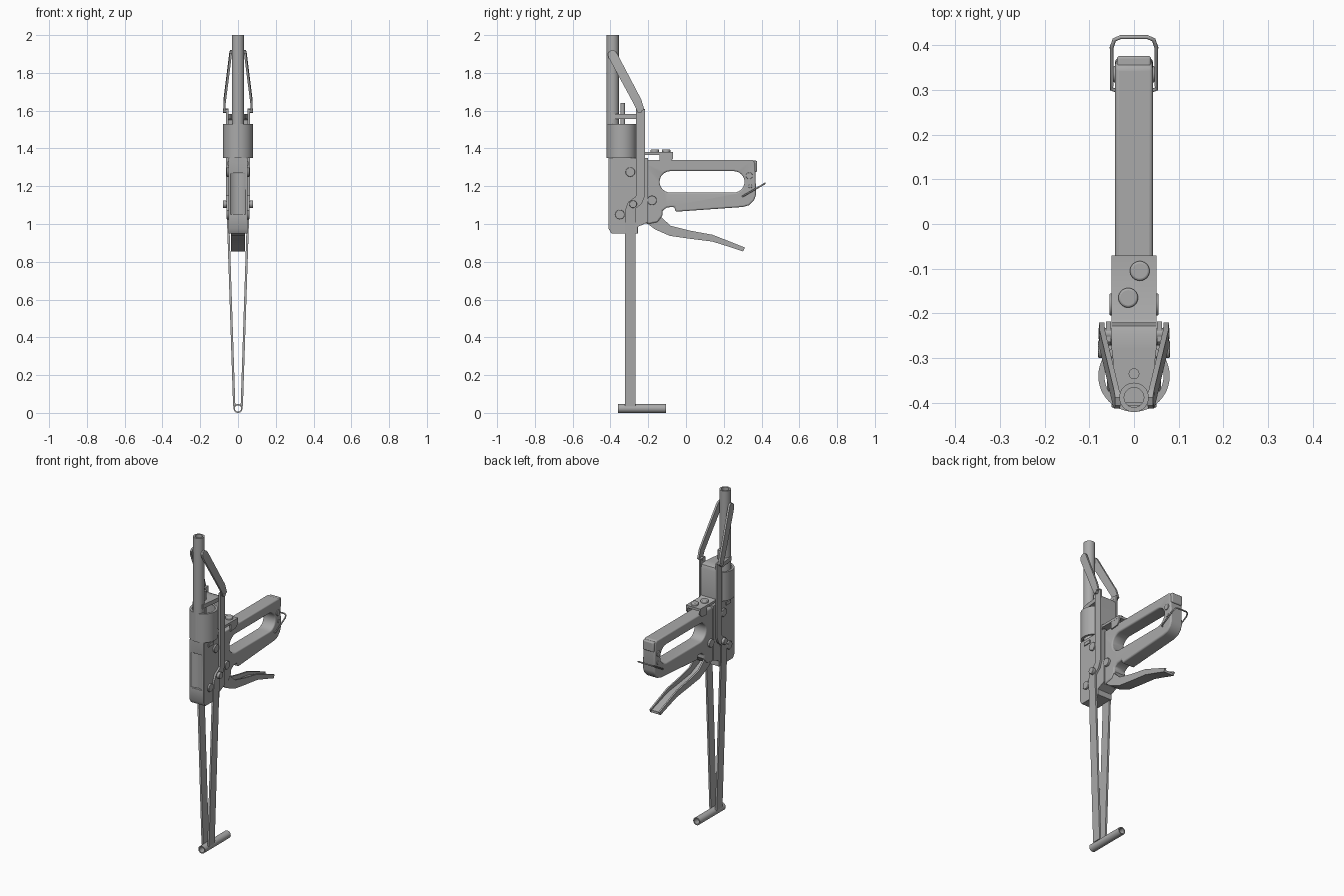
import bpy, bmesh, math
from mathutils import Vector, Matrix

cube = bpy.data.objects.get("Cube")
if cube:
    bpy.data.objects.remove(cube)

steel = bpy.data.materials.new("plain grey steel")
steel.use_nodes = True
GREY = (0.4, 0.4, 0.4, 1)
steel.diffuse_color = GREY
steel.node_tree.nodes["Principled BSDF"].inputs["Base Color"].default_value = GREY


def make(name, bm, bevel=0, cutters=()):
    """Turn a bmesh into a finished object, with optional cuts and bevels."""
    bmesh.ops.recalc_face_normals(bm, faces=bm.faces)
    mesh = bpy.data.meshes.new(name)
    bm.to_mesh(mesh)
    bm.free()
    ob = bpy.data.objects.new(name, mesh)
    bpy.context.collection.objects.link(ob)
    mesh.materials.append(steel)
    for c in cutters:
        mod = ob.modifiers.new("cut", "BOOLEAN")
        mod.operation, mod.object, mod.solver = "DIFFERENCE", c, "EXACT"
        c.hide_render = True
        c.hide_set(True)
    if bevel:
        mod = ob.modifiers.new("bevel", "BEVEL")
        mod.width, mod.segments, mod.limit_method = bevel, 3, "ANGLE"
        mod.angle_limit = math.radians(40)
    bpy.ops.object.select_all(action="DESELECT")
    ob.select_set(True)
    bpy.context.view_layer.objects.active = ob
    bpy.ops.object.shade_smooth_by_angle(angle=math.radians(35))
    return ob


def extrude(name, yz, x0, x1, **kw):
    """Side profile in y, z extruded across x."""
    bm = bmesh.new()
    f = bm.faces.new([bm.verts.new((x0, y, z)) for y, z in yz])
    ext = bmesh.ops.extrude_face_region(bm, geom=[f])["geom"]
    moved = [v for v in ext if isinstance(v, bmesh.types.BMVert)]
    bmesh.ops.translate(bm, verts=moved, vec=(x1 - x0, 0, 0))
    return make(name, bm, **kw)


def box(name, y0, y1, z0, z1, x0, x1, **kw):
    return extrude(name, [(y0, z0), (y1, z0), (y1, z1), (y0, z1)], x0, x1, **kw)


def rod(name, start, end, r, bore=0, n=32, **kw):
    """Cylinder, or tube with a wall when a bore radius is given."""
    a, b = Vector(start), Vector(end)
    turn = (b - a).to_track_quat("Z", "Y").to_matrix().to_4x4()
    length = (b - a).length
    rings = [(r, 0), (r, length)]
    if bore:
        rings += [(bore, length), (bore, 0)]
    bm = bmesh.new()
    loops = [[bm.verts.new((q * math.cos(math.tau * i / n),
                            q * math.sin(math.tau * i / n), h)) for i in range(n)]
             for q, h in rings]
    pairs = list(zip(loops, loops[1:] + loops[:1])) if bore else [(loops[0], loops[1])]
    for p, q in pairs:
        for i in range(n):
            j = (i + 1) % n
            bm.faces.new((p[i], p[j], q[j], q[i]))
    if not bore:
        bm.faces.new(loops[0])
        bm.faces.new(loops[1])
    bm.transform(Matrix.Translation(a) @ turn)
    return make(name, bm, **kw)


def strip(name, path, t):
    """Flat bar along (x, y, z, half width); the width lies in the y-z plane."""
    bm = bmesh.new()
    prev = None
    for i, (x, y, z, w) in enumerate(path):
        a, b = path[max(i - 1, 0)], path[min(i + 1, len(path) - 1)]
        d = Vector((b[1] - a[1], b[2] - a[2])).normalized()
        ring = [bm.verts.new((x + sx * t / 2, y - s * d.y * w, z + s * d.x * w))
                for sx, s in ((-1, -1), (1, -1), (1, 1), (-1, 1))]
        if prev:
            for k in range(4):
                m = (k + 1) % 4
                bm.faces.new((prev[k], prev[m], ring[m], ring[k]))
        else:
            bm.faces.new(ring)
        prev = ring
    bm.faces.new(prev)
    return make(name, bm)


# Central tube, collar and small pin
rod("top_tube", (0, -.388, 1.35), (0, -.388, 2), .033, bore=.022)
rod("collar", (0, -.34, 1.35), (0, -.34, 1.53), .08, bore=.066, n=48)
rod("collar_pin", (0, -.335, 1.35), (0, -.335, 1.64), .012, n=20)

# Main body with a shallow scooped nose
scoop = rod("nose_cutter", (0, -.455, 1.05), (0, -.455, 1.27), .06, n=48)
extrude("body", [(-.41, .975), (-.395, .95), (-.255, .95), (-.255, .985),
                 (-.2, 1.01), (-.2, 1.35), (-.41, 1.35)], -.05, .05,
        bevel=.006, cutters=[scoop])

# Handle with a rounded finger opening
slot_pts = []
for cy, start in ((.252, -90), (-.082, 90)):
    for k in range(13):
        a = math.radians(start + k * 15)
        slot_pts.append((cy + .058 * math.cos(a), 1.223 + .057 * math.sin(a)))
slot = extrude("finger_slot_cutter", slot_pts, -.1, .1)
extrude("handle", [(-.25, 1.34), (.35, 1.34), (.366, 1.325), (.371, 1.155),
                   (.36, 1.125), (.335, 1.1), (.3, 1.09), (-.055, 1.065),
                   (-.062, 1.09), (-.1, 1.088), (-.125, 1.07), (-.125, 1.045),
                   (-.15, 1.01), (-.2, 1.0), (-.25, 1.01)], -.042, .042,
        bevel=.008, cutters=[slot])
box("handle_end_cap", .345, .376, 1.275, 1.335, -.038, .038, bevel=.006)

# Squeeze lever, a channel with a floor and two flanges
upper = [(-.22, 1.06), (-.15, 1.06), (-.125, 1.03), (-.08, .99), (.02, .965),
         (.14, .943), (.22, .912), (.312, .875)]
lower = [(.302, .855), (.21, .885), (.14, .907), (.02, .922), (-.085, .937),
         (-.165, .972), (-.215, 1.01)]
for s, side in ((1, "left"), (-1, "right")):
    extrude("lever_flange_" + side, upper + lower, s * .026, s * .036)
floor_top = [(y, z + .015) for y, z in reversed(lower)]
extrude("lever_floor", floor_top + lower, -.03, .03)

# Folded bracket: top plate, back plate and the step over the handle
extrude("bracket", [(-.28, 1.582), (-.245, 1.582), (-.228, 1.575), (-.22, 1.555),
                    (-.22, 1.385), (-.212, 1.38), (-.07, 1.38), (-.07, 1.365),
                    (-.235, 1.365), (-.235, 1.55), (-.245, 1.557), (-.28, 1.557)],
        -.05, .05)
bm = bmesh.new()
rings = [[bm.verts.new((x, y, z)) for x, y in
          ((-.05, -.28), (.05, -.28), (.036, -.4), (-.036, -.4))]
         for z in (1.557, 1.582)]
for ring in rings:
    bm.faces.new(ring)
for i in range(4):
    j = (i + 1) % 4
    bm.faces.new((rings[0][i], rings[0][j], rings[1][j], rings[1][i]))
make("bracket_nose", bm)
for x, y in ((.013, -.105), (-.013, -.165)):
    rod("bracket_rivet", (x, y, 1.375), (x, y, 1.395), .022, bevel=.005)

for s, side in ((1, "left"), (-1, "right")):
    # Long side legs and sloping upper arms
    strip("leg_" + side, [(s * .057, -.241, 1.61, .023), (s * .057, -.241, 1.15, .023),
                          (s * .057, -.252, 1.125, .025), (s * .056, -.285, 1.1, .027),
                          (s * .054, -.296, 1.07, .028), (s * .02, -.296, .035, .028)], .012)
    strip("arm_" + side, [(s * .036, -.397, 1.918, .009), (s * .038, -.394, 1.909, .02),
                          (s * .04, -.389, 1.895, .025), (s * .071, -.258, 1.65, .023),
                          (s * .072, -.238, 1.598, .019)], .012)
    rod("arm_pin_" + side, (s * .05, -.245, 1.6), (s * .079, -.245, 1.6), .012, n=16)
    # Rivets on the flanks
    for y, z, r, x in ((-.295, 1.275, .025, .06), (-.35, 1.05, .025, .06),
                       (-.28, 1.105, .02, .08), (-.18, 1.125, .025, .055),
                       (.335, 1.255, .018, .047), (.34, 1.2, .01, .045)):
        rod("rivet_" + side, (s * .02, y, z), (s * x, y, z), r, n=24, bevel=.003)
    # Small tabs
    box("body_tab_" + side, -.368, -.32, 1.31, 1.33, s * .045, s * .056)
    extrude("bracket_tab_" + side, [(-.14, 1.32), (-.09, 1.325), (-.07, 1.345),
                                    (-.07, 1.375), (-.14, 1.375)], s * .04, s * .049)

# Foot tube
rod("foot_tube", (0, -.36, .0235), (0, -.105, .0235), .0235, bore=.017)

# Wire bail at the handle end
curve = bpy.data.curves.new("wire_bail", "CURVE")
curve.dimensions = "3D"
curve.bevel_depth = .0045
curve.bevel_resolution = 2
curve.use_fill_caps = True
half = [(.038, .298), (.05, .302), (.05, .395), (.044, .412), (.03, .418)]
points = half + [(-x, y) for x, y in reversed(half)]
spline = curve.splines.new("POLY")
spline.points.add(len(points) - 1)
for p, (x, y) in zip(spline.points, points):
    p.co = (x, y, 1.145 + (y - .298) * .58, 1)
curve.materials.append(steel)
bail = bpy.data.objects.new("wire_bail", curve)
bpy.context.collection.objects.link(bail)
